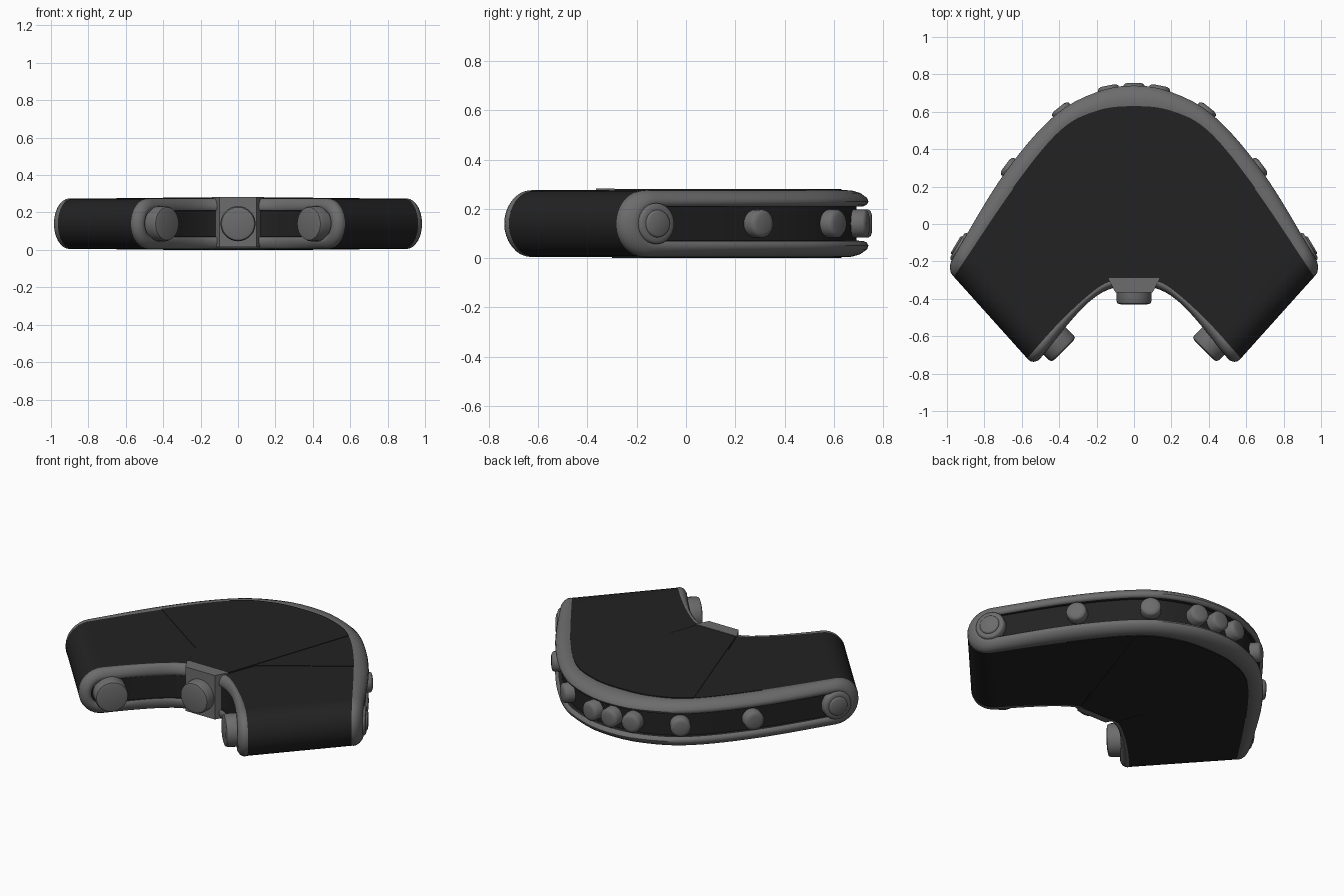
import bpy, bmesh, math
from mathutils import Vector

if "Cube" in bpy.data.objects:
    bpy.data.objects.remove(bpy.data.objects["Cube"])

ZC, H = 0.14, 0.134   # mid height and half height of the conveyor


def material(name, v):
    m = bpy.data.materials.new(name)
    m.diffuse_color = (v, v, v, 1)
    m.use_nodes = True
    m.node_tree.nodes["Principled BSDF"].inputs["Base Color"].default_value = m.diffuse_color
    return m


BLACK = material("belt black", 0.016)
GREY = material("frame grey", 0.15)


def finish(bm, name, mats, angle=40):
    bmesh.ops.recalc_face_normals(bm, faces=bm.faces)
    me = bpy.data.meshes.new(name)
    bm.to_mesh(me)
    bm.free()
    for m in mats:
        me.materials.append(m)
    me.shade_smooth()
    me.set_sharp_from_angle(angle=math.radians(angle))
    ob = bpy.data.objects.new(name, me)
    bpy.context.collection.objects.link(ob)
    return ob


class Path:
    """Smooth curve through a half profile mirrored in x, looked up by length."""

    def __init__(self, half):
        p = [Vector((-x, y)) for x, y in reversed(half)] + [Vector(q) for q in half[1:]]
        p = [2 * p[0] - p[1]] + p + [2 * p[-1] - p[-2]]
        self.pts = []
        for a, b, c, d in zip(p, p[1:], p[2:], p[3:]):
            for k in range(16):
                t = k / 16
                self.pts.append(0.5 * (2 * b + (c - a) * t + (2 * a - 5 * b + 4 * c - d) * t * t
                                       + (3 * b - a - 3 * c + d) * t ** 3))
        self.pts.append(p[-2])
        self.acc = [0]
        for a, b in zip(self.pts, self.pts[1:]):
            self.acc.append(self.acc[-1] + (b - a).length)
        self.length = self.acc[-1]

    def at(self, f):
        s = min(max(f, 0), 1) * self.length
        for i in range(len(self.pts) - 1):
            if s <= self.acc[i + 1]:
                return self.pts[i].lerp(self.pts[i + 1], (s - self.acc[i]) / (self.acc[i + 1] - self.acc[i]))
        return self.pts[-1]


outer_base = Path([(0, .63), (.2, .605), (.4, .495), (.65, .19), (.965, -.28)])
outer_face = Path([(0, .74), (.2, .705), (.43, .575), (.7, .26), (1.0, -.235)])
inner_base = Path([(0, -.30), (.13, -.31), (.24, -.38), (.4, -.53), (.57, -.72)])
inner_face = Path([(0, -.33), (.12, -.345), (.22, -.40), (.335, -.515), (.53, -.755)])


def stadium(a, b, f, inset, steps=40, arc=8):
    """Rounded-end loop standing on the path a..b (mixed by f)."""
    L, h = a.length, H - inset
    half = [(H - h * math.cos(k / arc * math.pi / 2), h * math.sin(k / arc * math.pi / 2)) for k in range(arc + 1)]
    half += [(H + (L - 2 * H) * k / steps, h) for k in range(1, steps)]
    half += [(L - H + h * math.sin(k / arc * math.pi / 2), h * math.cos(k / arc * math.pi / 2)) for k in range(arc + 1)]
    loop = half + [(s, -z) for s, z in reversed(half[1:-1])]
    return [(*a.at(s / L).lerp(b.at(s / L), f), ZC + z) for s, z in loop]


def loft(name, loops, mats, dark_rings=0):
    bm = bmesh.new()
    rings = [[bm.verts.new(p) for p in lp] for lp in loops]
    n = len(rings[0])
    for j, (r, q) in enumerate(zip(rings, rings[1:])):
        for i in range(n):
            fc = bm.faces.new((r[i], r[(i + 1) % n], q[(i + 1) % n], q[i]))
            fc.material_index = int(j >= len(rings) - 1 - dark_rings)
    for r in (rings[0], rings[-1]):
        for i in range(n // 2):
            vs = list(dict.fromkeys((r[i], r[i + 1], r[n - i - 1], r[(n - i) % n])))
            bm.faces.new(vs).material_index = int(r is rings[-1] and dark_rings > 0)
    return finish(bm, name, mats)


# Belt wrapped around both ends
loft("belt", [stadium(outer_base, outer_base, 0, 0), stadium(inner_base, inner_base, 0, 0)], [BLACK])

# Side frames: rounded rim around a dark recessed panel
RIM = [(0, -.05), (-.002, .15), (0, .4), (.01, .7), (.03, .95), (.045, 1), (.058, .93), (.064, .8), (.065, .55)]
for name, a, b in (("outer_frame", outer_base, outer_face), ("inner_frame", inner_base, inner_face)):
    loft(name, [stadium(a, b, f, i) for i, f in RIM], [GREY, BLACK], 1)


# Overlapping belt fan plates, above and below
def prism(name, pts, z0, z1, mat):
    bm = bmesh.new()
    f = bm.faces.new([bm.verts.new((x, y, z0)) for x, y in pts])
    ext = bmesh.ops.extrude_face_region(bm, geom=[f])["geom"]
    bmesh.ops.translate(bm, verts=[v for v in ext if isinstance(v, bmesh.types.BMVert)], vec=(0, 0, z1 - z0))
    return finish(bm, name, [mat])


for label, xmax, side, th in (("wide", .65, [(.2, -.12), (.13, -.30)], .003), ("middle", .41, [(.13, -.30)], .006)):
    arc = [tuple(p) for p in outer_base.pts if abs(p.x) <= xmax]
    pts = arc + side + [(-x, y) for x, y in reversed(side)]
    prism(label + "_fan_top", pts, ZC + H - .001, ZC + H + th, BLACK)
    prism(label + "_fan_bottom", pts, ZC - H - th, ZC - H + .001, BLACK)

# Bracket at the inside corner
prism("corner_bracket", [(-.14, -.29), (.14, -.29), (.10, -.365), (-.10, -.365)], .015, .283, GREY)


# Bolts: lathed heads pointing along a horizontal direction
def bolt(name, pos, out, profile, seg=28):
    bm = bmesh.new()
    out = Vector((out[0], out[1], 0)).normalized()
    side, c = Vector((-out.y, out.x, 0)), Vector((pos[0], pos[1], ZC))
    rings = [[bm.verts.new(c + out * d + (side * math.cos(k * math.tau / seg)
              + Vector((0, 0, 1)) * math.sin(k * math.tau / seg)) * r) for k in range(seg)] for r, d in profile]
    for p, q in zip(rings, rings[1:]):
        for k in range(seg):
            bm.faces.new((p[k], p[(k + 1) % seg], q[(k + 1) % seg], q[k]))
    bm.faces.new(rings[0])
    bm.faces.new(rings[-1])
    return finish(bm, name, [GREY], 50)


INNER = [(.094, -.09), (.094, -.02), (.088, -.005), (.07, 0)]
SMALL = [(.057, -.06), (.057, -.012), (.05, -.003), (.035, .002)]
END = [(.083, -.05), (.083, -.008), (.074, 0), (.056, 0), (.054, .006), (.047, .010)]

bolt("corner_bolt", (0, -.43), (0, -1), INNER)
bolt("top_bolt", (0, .752), (0, 1), SMALL)
for s, lr in ((-1, "left"), (1, "right")):
    bolt("inner_end_bolt_" + lr, (s * .375, -.675), (-s * .7, -.7), INNER)
    bolt("outer_end_bolt_" + lr, (s * .945, -.115), (s * .86, .51), END)
    for i, (x, y, nx, ny) in enumerate([(.14, .738, .2, 1), (.40, .622, .62, .78), (.685, .315, .8, .6)]):
        bolt(f"outer_bolt_{lr}_{i}", (s * x, y), (s * nx, ny), SMALL)
